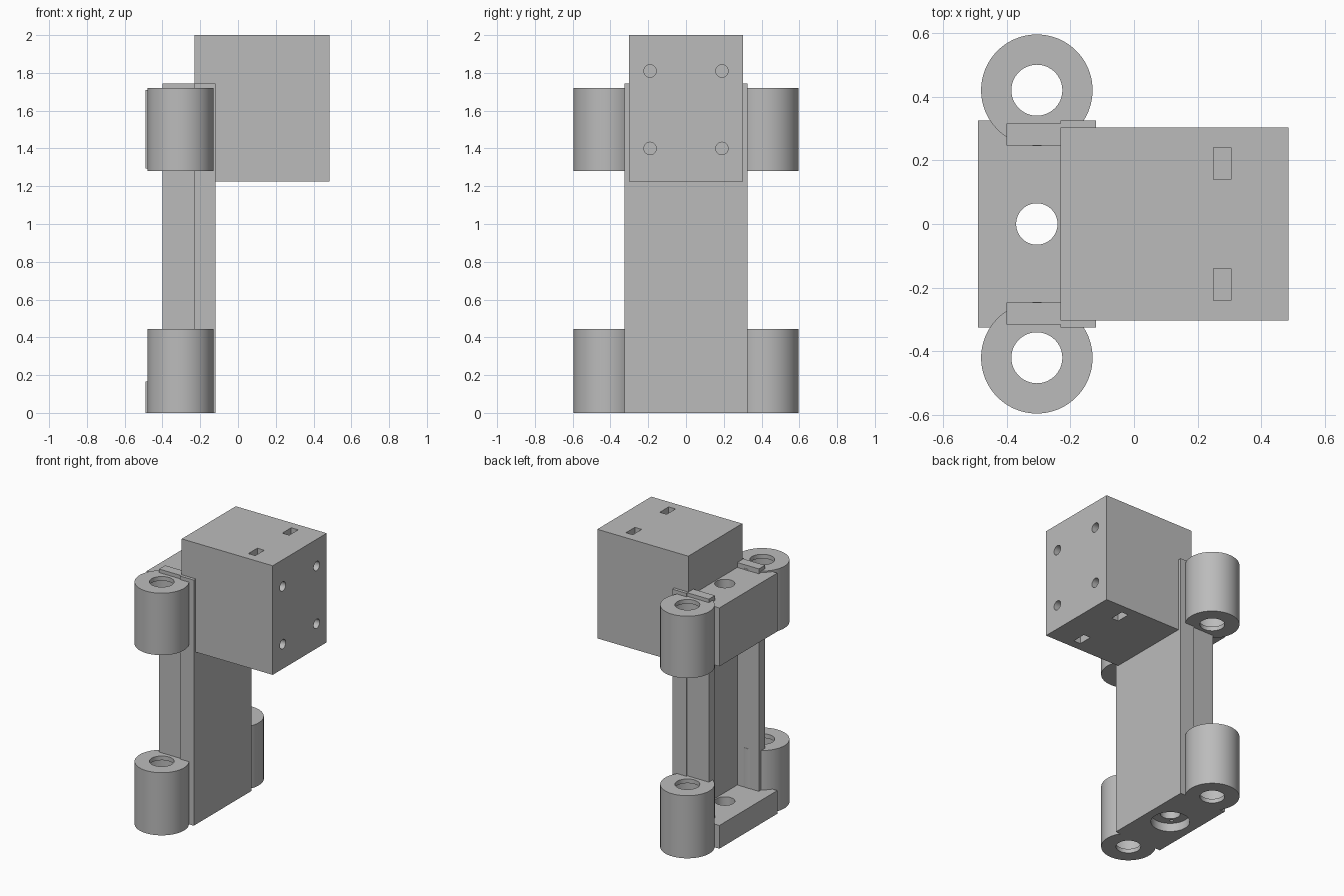
import bpy, math
from mathutils import Vector

if "Cube" in bpy.data.objects:
    bpy.data.objects.remove(bpy.data.objects["Cube"], do_unlink=True)

grey = bpy.data.materials.new("plain grey")
grey.use_nodes = True
colour = (0.5, 0.5, 0.5, 1)
grey.diffuse_color = colour
grey.node_tree.nodes["Principled BSDF"].inputs["Base Color"].default_value = colour

ROD_X, ROD_Y = -0.305, 0.42


def box(name, x, y, z):
    """Box from (low, high) ranges."""
    bpy.ops.mesh.primitive_cube_add(size=1, location=[sum(r) / 2 for r in (x, y, z)])
    ob = bpy.context.object
    ob.name = name
    ob.scale = [r[1] - r[0] for r in (x, y, z)]
    bpy.ops.object.transform_apply(location=True, rotation=True, scale=True)
    ob.data.materials.append(grey)
    return ob


def cylinder(name, start, end, radius, sides=64):
    """Cylinder between two points."""
    a, b = Vector(start), Vector(end)
    bpy.ops.mesh.primitive_cylinder_add(
        vertices=sides, radius=radius, depth=(b - a).length, location=(a + b) / 2,
        rotation=(b - a).to_track_quat('Z', 'Y').to_euler())
    ob = bpy.context.object
    ob.name = name
    bpy.ops.object.transform_apply(location=True, rotation=True, scale=True)
    ob.data.materials.append(grey)
    return ob


def upright(name, x, y, z, radius, sides=64):
    return cylinder(name, (x, y, z[0]), (x, y, z[1]), radius, sides)


def cut(ob, cutters):
    """Subtract each cutter that belongs to this part."""
    for c in cutters:
        c.hide_render = True
        c.hide_set(True)
        m = ob.modifiers.new("cut", 'BOOLEAN')
        m.operation, m.solver, m.object = 'DIFFERENCE', 'EXACT', c


def apply_and_shade(ob):
    bpy.ops.object.select_all(action='DESELECT')
    bpy.context.view_layer.objects.active = ob
    ob.select_set(True)
    for m in list(ob.modifiers):
        bpy.ops.object.modifier_apply(modifier=m.name)
    bpy.ops.object.shade_smooth_by_angle(angle=math.radians(30))


# Lead screw bore, nut recess and nut screw holes
screw_bore = upright("screw_bore_cutter", ROD_X, 0, (-0.1, 1.8), 0.065)
nut_recess = upright("nut_recess_cutter", ROD_X, 0, (-0.1, 0.06), 0.125)
nut_holes = []
for i in range(4):
    a = i * math.pi / 2 + math.pi / 4
    nut_holes.append(upright("nut_hole_cutter", ROD_X + 0.092 * math.cos(a),
                             0.092 * math.sin(a), (0.03, 0.12), 0.012, 16))

# Spine plate with a block at each end
plate = box("spine_plate", (-0.23, -0.12), (-0.325, 0.325), (0, 1.745))
low_block = box("lower_block", (-0.49, -0.225), (-0.325, 0.325), (0, 0.165))
top_block = box("upper_block", (-0.49, -0.225), (-0.325, 0.325), (1.295, 1.71))
flanges = {}
parts = [plate, low_block, top_block]
cuts = {plate: [nut_recess] + nut_holes,
        low_block: [screw_bore, nut_recess] + nut_holes,
        top_block: [screw_bore]}

# Side flanges and bearing housings, mirrored in y
for side, s in (("right", -1), ("left", 1)):
    y = sorted((s * 0.247, s * 0.315))
    flange = box(side + "_flange", (-0.40, -0.225), y, (0, 1.745))
    parts.append(flange)
    neighbours = [plate, low_block, top_block, flange]
    for level, z in (("lower", (0, 0.445)), ("upper", (1.28, 1.72))):
        housing = upright(f"{level}_{side}_bearing_housing", ROD_X, s * ROD_Y, z, 0.175, 96)
        parts.append(housing)
        rod = upright("rod_bore_cutter", ROD_X, s * ROD_Y, (z[0] - 0.1, z[1] + 0.1), 0.08)
        seat = upright("bearing_seat_cutter", ROD_X, s * ROD_Y,
                       (z[0] + 0.03, z[1] - 0.03), 0.125)
        for p in neighbours:
            cuts.setdefault(p, []).append(seat)
        cuts[housing] = [rod, seat]

# Mounting box with screw holes and nut slots
mount = box("mounting_box", (-0.23, 0.485), (-0.303, 0.303), (1.225, 2))
cuts[mount] = []
for s in (-1, 1):
    y = s * 0.19
    for z in (1.40, 1.81):
        cuts[mount].append(cylinder("mount_hole_cutter", (0.15, y, z), (0.6, y, z), 0.033, 32))
    for z in ((1.1, 1.455), (1.755, 2.1)):
        cuts[mount].append(box("nut_slot_cutter", (0.25, 0.304), (y - 0.05, y + 0.05), z))
parts.append(mount)

for p in parts:
    cut(p, cuts.get(p, []))
for p in parts:
    apply_and_shade(p)

# Remove the used cutters
for ob in [o for o in bpy.data.objects if "_cutter" in o.name]:
    bpy.data.objects.remove(ob, do_unlink=True)
